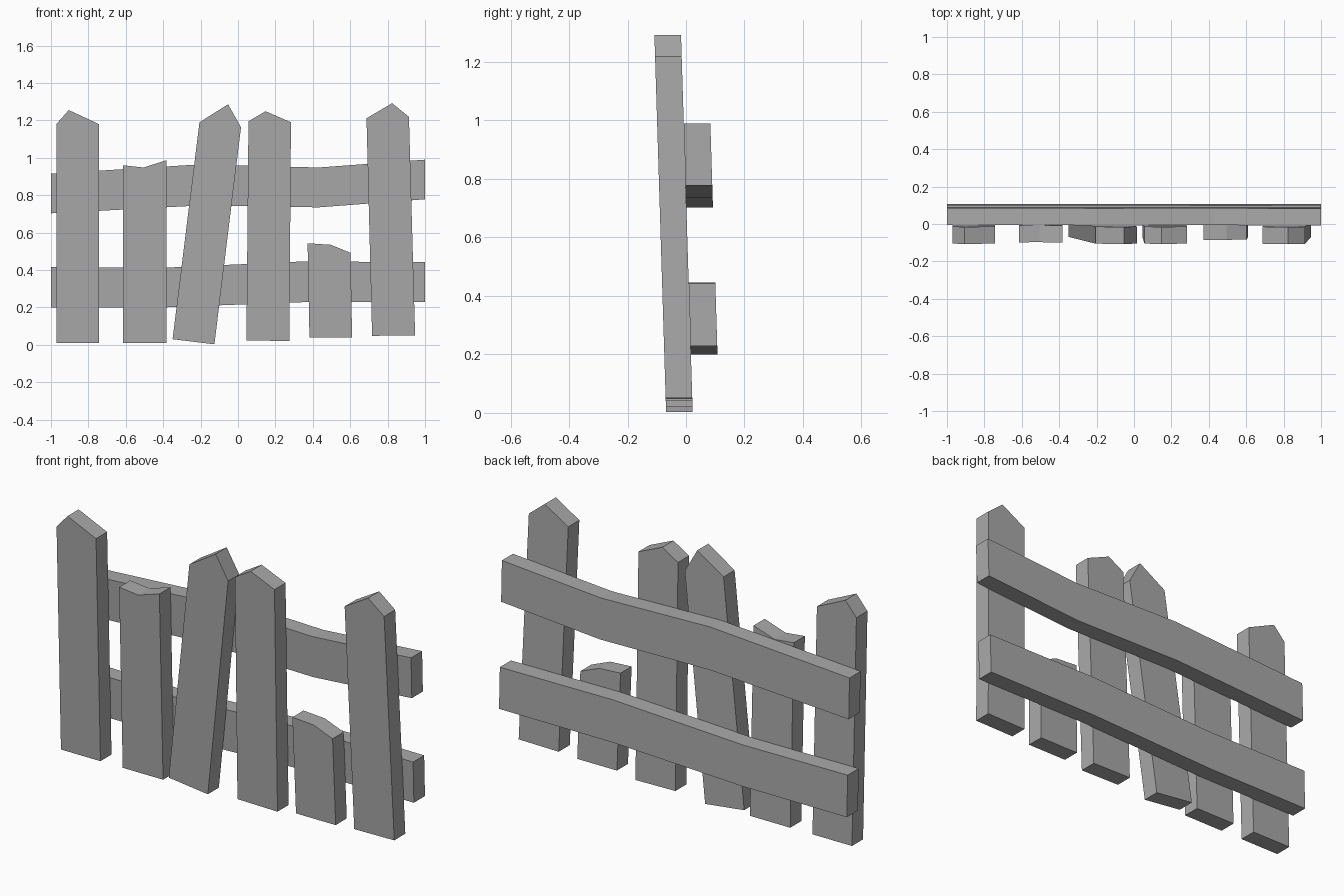
import bpy
import bmesh

cube = bpy.data.objects.get("Cube")
if cube:
    bpy.data.objects.remove(cube, do_unlink=True)

# One flat grey for the whole fence
grey = bpy.data.materials.new("weathered grey")
grey.use_nodes = True
colour = (0.4, 0.4, 0.4, 1)
grey.diffuse_color = colour
grey.node_tree.nodes["Principled BSDF"].inputs["Base Color"].default_value = colour

THICK = 0.091   # board thickness
LEAN = 0.031    # the fence leans forward as it rises
JOINT = 0.023   # plane where pickets meet rails, at ground level


def board(name, outline, y_near):
    """Extrude an (x, z) outline backwards, sheared by the lean."""
    bm = bmesh.new()
    face = bm.faces.new([bm.verts.new((x, y_near - LEAN * z, z)) for x, z in outline])
    extruded = bmesh.ops.extrude_face_region(bm, geom=[face])["geom"]
    verts = [g for g in extruded if isinstance(g, bmesh.types.BMVert)]
    bmesh.ops.translate(bm, verts=verts, vec=(0, THICK, 0))
    bmesh.ops.recalc_face_normals(bm, faces=bm.faces)
    mesh = bpy.data.meshes.new(name)
    bm.to_mesh(mesh)
    bm.free()
    mesh.materials.append(grey)
    obj = bpy.data.objects.new(name, mesh)
    bpy.context.collection.objects.link(obj)


# Pickets: bottom left, bottom right, then the cut top from right to left
pickets = {
    "picket_far_right": [(-.97, .01), (-.743, .01), (-.743, 1.18), (-.905, 1.255), (-.97, 1.182)],
    "picket_broken_tall": [(-.615, .01), (-.383, .01), (-.383, .987), (-.505, .948), (-.615, .96)],
    "picket_tilted": [(-.35, .03), (-.126, .003), (.016, 1.163), (-.053, 1.286), (-.206, 1.19)],
    "picket_centre": [(.045, .024), (.275, .02), (.283, 1.19), (.147, 1.249), (.056, 1.195)],
    "picket_broken_short": [(.382, .04), (.61, .04), (.602, .492), (.495, .535), (.372, .543)],
    "picket_far_left": [(.717, .048), (.947, .051), (.914, 1.219), (.824, 1.292), (.687, 1.211)],
}
for name, outline in pickets.items():
    board(name, outline, JOINT - THICK)

# Rails: sagging boards given as (x, bottom, top) stations
rails = {
    "upper_rail": [(-1, .703, .915), (-.2, .745, .965), (.43, .735, .948), (1, .778, .99)],
    "lower_rail": [(-1, .2, .416), (-.4, .2, .412), (.35, .228, .446), (1, .228, .442)],
}
for name, stations in rails.items():
    lower = [(x, low) for x, low, high in stations]
    upper = [(x, high) for x, low, high in reversed(stations)]
    board(name, lower + upper, JOINT)
